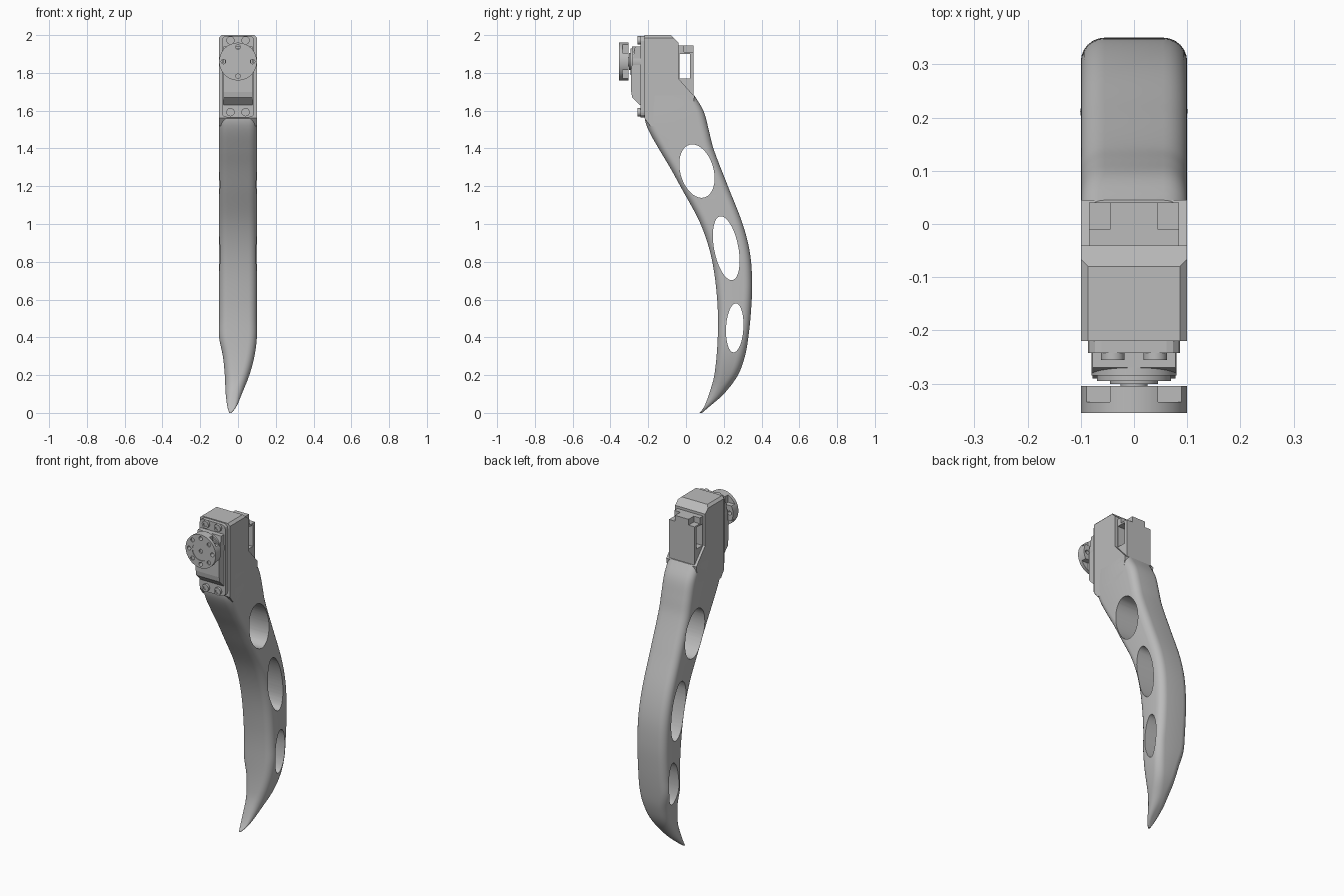
import bpy, bmesh, math
from mathutils import Matrix

if "Cube" in bpy.data.objects:
    bpy.data.objects.remove(bpy.data.objects["Cube"])

grey = bpy.data.materials.new("plain grey")
grey.use_nodes = True
grey.diffuse_color = (0.5, 0.5, 0.5, 1)
grey.node_tree.nodes["Principled BSDF"].inputs["Base Color"].default_value = (0.5, 0.5, 0.5, 1)


def finish(name, bm):
    bmesh.ops.recalc_face_normals(bm, faces=bm.faces)
    mesh = bpy.data.meshes.new(name)
    bm.to_mesh(mesh)
    bm.free()
    mesh.materials.append(grey)
    ob = bpy.data.objects.new(name, mesh)
    bpy.context.collection.objects.link(ob)
    return ob


def activate(ob):
    bpy.ops.object.select_all(action="DESELECT")
    ob.select_set(True)
    bpy.context.view_layer.objects.active = ob


def smooth(ob):
    activate(ob)
    bpy.ops.object.shade_smooth_by_angle(angle=math.radians(30))


def box(name, x, y, z, bevel=0):
    """Box from (min, max) ranges, optionally bevelled along its y edges."""
    bm = bmesh.new()
    bmesh.ops.create_cube(bm, size=1)
    for v in bm.verts:
        v.co = [(a + b) / 2 + c * (b - a) for c, (a, b) in zip(v.co, (x, y, z))]
    if bevel:
        edges = [e for e in bm.edges if abs(e.verts[0].co.y - e.verts[1].co.y) > 1e-4]
        bmesh.ops.bevel(bm, geom=edges, offset=bevel, segments=3, profile=0.5, affect="EDGES")
    return finish(name, bm)


def disc(name, x, z, y0, y1, r, r2=None, sides=48):
    """Cylinder along y; r at the front end y0, r2 at the rear end y1."""
    bm = bmesh.new()
    place = Matrix.Translation((x, (y0 + y1) / 2, z)) @ Matrix.Rotation(math.pi / 2, 4, "X")
    bmesh.ops.create_cone(bm, cap_ends=True, segments=sides, radius1=r2 or r, radius2=r,
                          depth=y1 - y0, matrix=place)
    return finish(name, bm)


def extrude_x(name, profile, half):
    """Side profile of (y, z) points extruded across x."""
    bm = bmesh.new()
    face = bm.faces.new([bm.verts.new((-half, y, z)) for y, z in profile])
    new = bmesh.ops.extrude_face_region(bm, geom=[face])["geom"]
    for v in new:
        if isinstance(v, bmesh.types.BMVert):
            v.co.x = half
    return finish(name, bm)


def cut(ob, *cutters):
    for c in cutters:
        c.hide_render = True
        mod = ob.modifiers.new("cut", "BOOLEAN")
        mod.operation, mod.solver, mod.object = "DIFFERENCE", "EXACT", c
        activate(ob)
        bpy.ops.object.modifier_apply(modifier=mod.name)
        bpy.data.objects.remove(c)


def curve_at(pts, z):
    """Smooth cubic interpolation through (z, value) points."""
    z = min(max(z, pts[0][0]), pts[-1][0])
    i = next(k for k in range(len(pts) - 1) if z <= pts[k + 1][0])

    def slope(k):
        a, b = pts[max(k - 1, 0)], pts[min(k + 1, len(pts) - 1)]
        return (b[1] - a[1]) / (b[0] - a[0])
    (za, a), (zb, b) = pts[i], pts[i + 1]
    h = zb - za
    t = (z - za) / h
    return ((1 + 2 * t) * (1 - t) ** 2 * a + t * t * (3 - 2 * t) * b
            + h * t * (1 - t) * ((1 - t) * slope(i) - t * slope(i + 1)))


# Curved leg: rounded horizontal sections following four edge curves
front = [(0, .072), (.03, .095), (.1, .122), (.2, .15), (.4, .168), (.6, .165), (.82, .135),
         (1, .077), (1.2, -.03), (1.3, -.085), (1.4, -.145), (1.5, -.2), (1.56, -.218), (1.68, -.21)]
back = [(0, .085), (.03, .12), (.1, .2), (.2, .275), (.3, .312), (.4, .33), (.55, .345), (.7, .35),
        (.85, .338), (1, .3), (1.2, .222), (1.4, .145), (1.5, .12), (1.6, .092), (1.68, .045)]
right = [(0, -.047), (.03, -.056), (.1, -.065), (.2, -.07), (.3, -.08), (.4, -.1), (.5, -.1)]
left = [(0, -.035), (.03, -.01), (.1, .02), (.2, .06), (.3, .087), (.4, .1), (.5, .1)]
bm = bmesh.new()
rings, steps, arc = [], 84, 6
for s in range(steps + 1):
    z = 1.68 * s / steps
    x0, x1, y0, y1 = (curve_at(c, z) for c in (right, left, front, back))
    r = min(.045, .45 * (x1 - x0), .45 * (y1 - y0))
    ring = []
    for q, (cx, cy) in enumerate([(x1 - r, y1 - r), (x0 + r, y1 - r), (x0 + r, y0 + r), (x1 - r, y0 + r)]):
        for k in range(arc + 1):
            a = (q + k / arc) * math.pi / 2
            ring.append(bm.verts.new((cx + r * math.cos(a), cy + r * math.sin(a), z)))
    rings.append(ring)
for lo, hi in zip(rings, rings[1:]):
    for i in range(len(lo)):
        j = (i + 1) % len(lo)
        bm.faces.new((lo[i], lo[j], hi[j], hi[i]))
bm.faces.new(rings[0])
bm.faces.new(rings[-1])
leg = finish("curved_leg", bm)

# Three tilted oval openings through the leg
for y, z, ry, rz, tilt in [(.058, 1.28, .088, .145, 16), (.213, .872, .064, .172, 11), (.258, .45, .046, .13, -3)]:
    t = math.radians(tilt)
    oval = []
    for k in range(48):
        a = k * math.tau / 48
        u, w = ry * math.cos(a), rz * math.sin(a)
        oval.append((y + u * math.cos(t) - w * math.sin(t), z + u * math.sin(t) + w * math.cos(t)))
    cut(leg, extrude_x("oval_cutter", oval, .2))
smooth(leg)

# Motor housing with chamfered top edges
housing = extrude_x("motor_housing", [(-.22, 1.56), (-.22, 2), (-.08, 2), (-.04, 1.96), (-.04, 1.77),
                                      (.045, 1.675), (.03, 1.58), (-.1, 1.52), (-.19, 1.52)], .1)
bm = bmesh.new()
bm.from_mesh(housing.data)
top = [e for e in bm.edges if min(v.co.z for v in e.verts) > 1.99 and abs(e.verts[0].co.x - e.verts[1].co.x) < .01]
bmesh.ops.bevel(bm, geom=top, offset=.014, segments=1, affect="EDGES")
bm.to_mesh(housing.data)
bm.free()

# Rear connector block with a side window and notched top corners
rear = box("rear_connector", (-.085, .085), (-.05, .04), (1.66, 1.945))
cut(rear, box("window_cutter", (-.2, .2), (-.035, .02), (1.77, 1.9)))
for s in (-1, 1):
    cut(rear, box("notch_cutter", sorted((s * .045, s * .2)), (-.01, .1), (1.91, 2)))

# Front plate, gearbox and screw bosses
box("front_plate", (-.086, .086), (-.242, -.21), (1.565, 1.995), .025)
extrude_x("gearbox", [(-.22, 1.62), (-.245, 1.63), (-.285, 1.67), (-.29, 1.7), (-.29, 1.82),
                      (-.27, 1.94), (-.22, 1.94)], .078)
for x in (-.04, .04):
    for z in (1.972, 1.592):
        boss = disc("screw_boss", x, z, -.256, -.235, .022, sides=24)
        cut(boss, disc("screw_cutter", x, z, -.27, -.25, .012, sides=6))
        smooth(boss)

# Stepped output hub
AXIS = 1.86
for name, y0, y1, r in [("hub_base", -.285, -.23, .08), ("hub_step", -.295, -.284, .07),
                        ("hub_cap", -.301, -.294, .045), ("output_shaft", -.34, -.3, .025)]:
    smooth(disc(name, 0, AXIS, y0, y1, r))

# Round output horn: pockets behind, screw holes in front
horn = disc("output_horn", 0, AXIS, -.355, -.304, .1, sides=64)
for sx in (-1, 1):
    for sz in (-1, 1):
        cut(horn, box("pocket_cutter", sorted((sx * .045, sx * .12)), (-.335, -.29),
                      sorted((AXIS + sz * .045, AXIS + sz * .12))))
for k in range(8):
    a = k * math.pi / 4
    x, z = .077 * math.cos(a), AXIS + .077 * math.sin(a)
    depth = -.348 if k % 2 else -.29
    cut(horn, disc("hole_cutter", x, z, -.37, depth, .012, sides=16))
cut(horn, disc("centre_cutter", 0, AXIS, -.37, -.345, .012, sides=16),
    disc("recess_cutter", 0, AXIS, -.37, -.352, .055))
smooth(horn)
